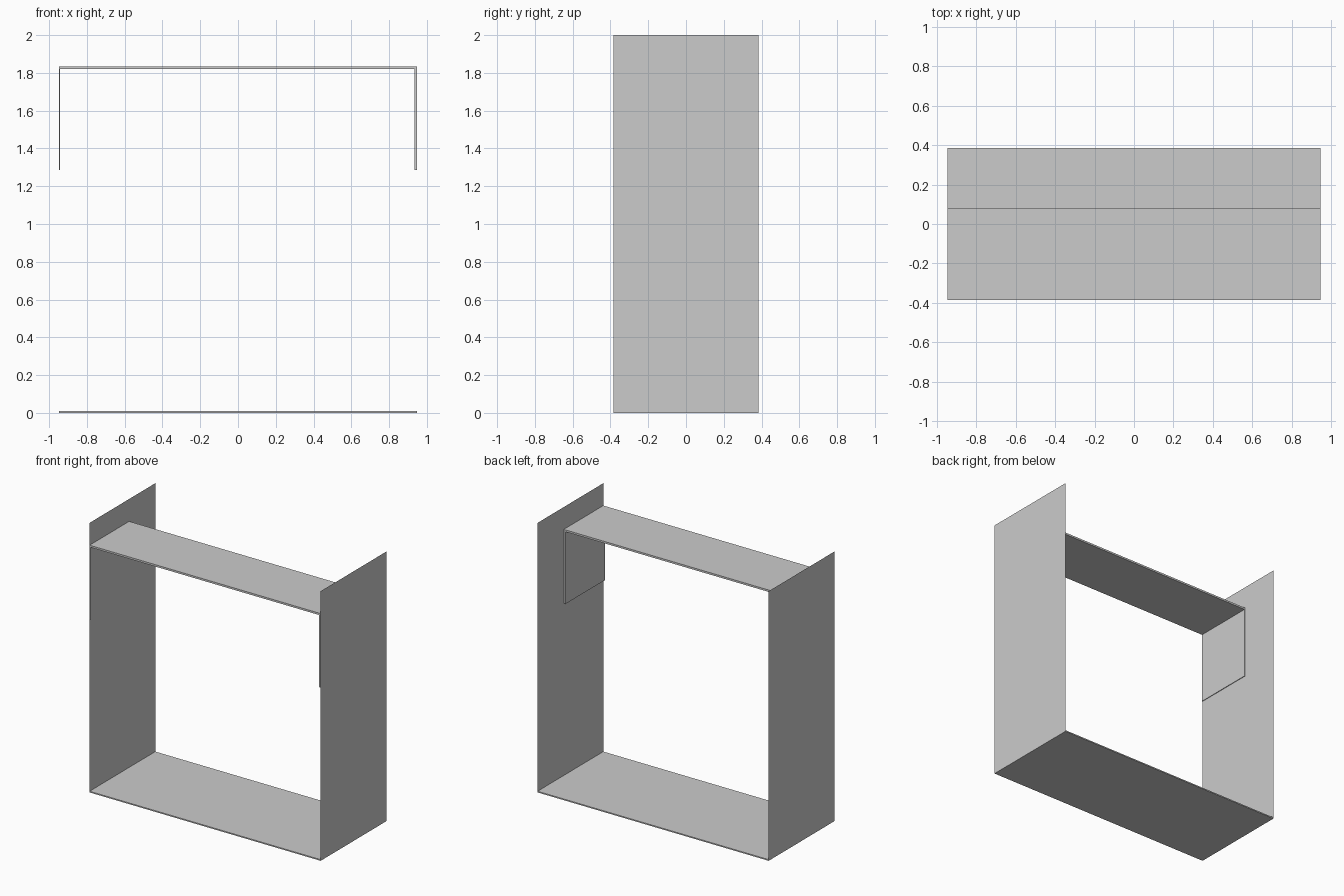
import bpy
import bmesh
from mathutils import Vector

if "Cube" in bpy.data.objects:
    bpy.data.objects.remove(bpy.data.objects["Cube"])

X, Y = 0.948, 0.385      # half width and half depth
SHELF_BACK = 0.078       # rear edge of the shelf and its side flaps


def add_object(name, bm):
    mesh = bpy.data.meshes.new(name)
    bm.to_mesh(mesh)
    bm.free()
    bpy.context.collection.objects.link(bpy.data.objects.new(name, mesh))


def box(name, lo, hi):
    lo, hi = Vector(lo), Vector(hi)
    bm = bmesh.new()
    bmesh.ops.create_cube(bm, size=1)
    for v in bm.verts:
        v.co = (lo + hi) / 2 + v.co * (hi - lo)
    add_object(name, bm)


def side_sheet(name, side):
    # single flat sheet, facing outwards
    bm = bmesh.new()
    pts = [(-Y, 0), (Y, 0), (Y, 2), (-Y, 2)]
    face = bm.faces.new([bm.verts.new((side * X, y, z)) for y, z in pts])
    if side < 0:
        face.normal_flip()
    add_object(name, bm)


# outer frame: two side sheets and a thin floor
side_sheet("right_panel", 1)
side_sheet("left_panel", -1)
box("floor_panel", (-X, -Y, 0), (X, Y, 0.009))

# shelf near the top, flush with the front
box("top_shelf", (-X, -Y, 1.82), (X, SHELF_BACK, 1.834))

# flaps hanging below the shelf against each side panel
box("right_flap", (X - 0.014, -Y, 1.285), (X, SHELF_BACK, 1.82))
box("left_flap", (-X, -Y, 1.285), (-X + 0.005, SHELF_BACK, 1.82))
